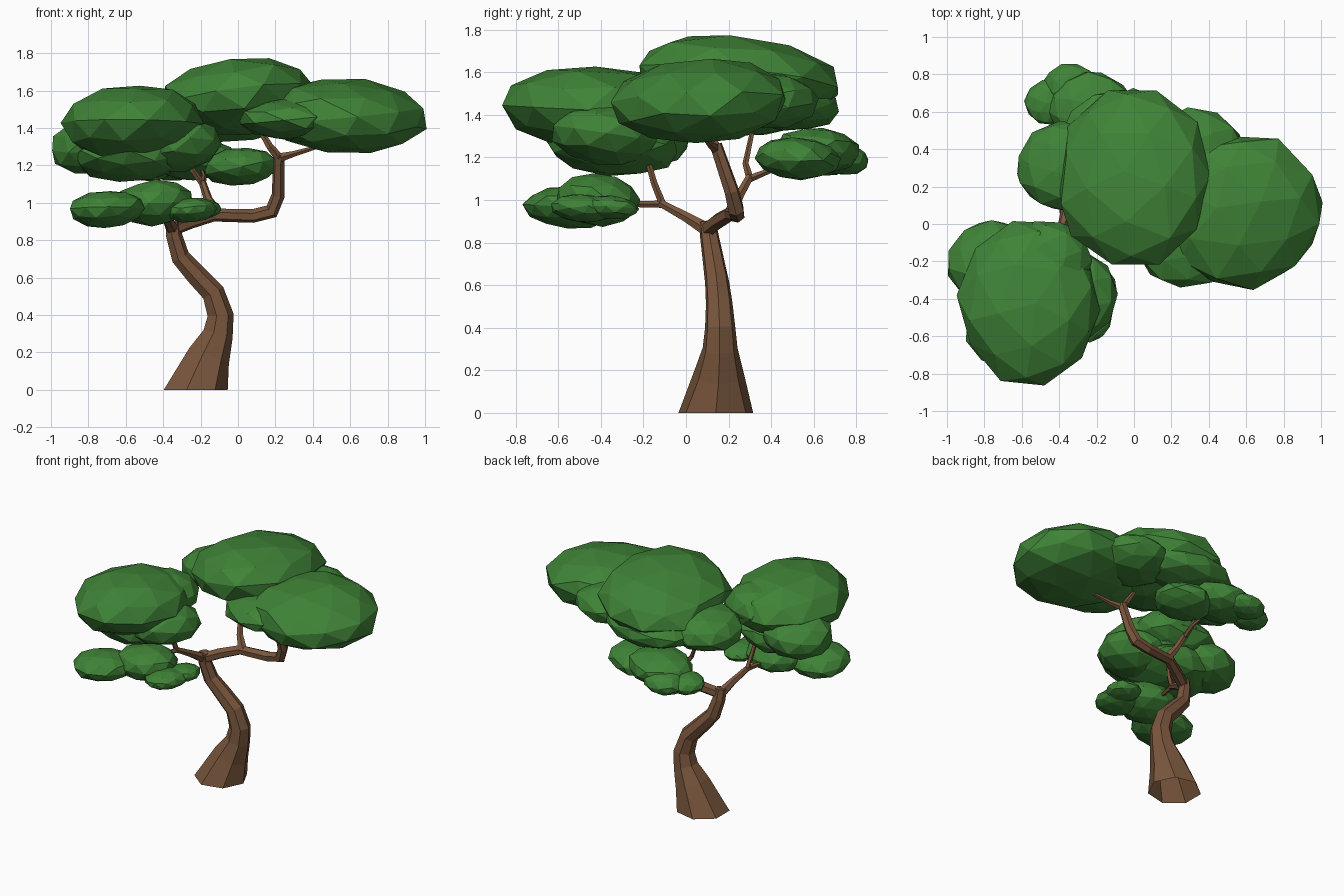
import bpy, bmesh, math, random
from mathutils import Vector, Matrix

random.seed(4)
cube = bpy.data.objects.get("Cube")
if cube:
    bpy.data.objects.remove(cube, do_unlink=True)


def material(name, color):
    m = bpy.data.materials.new(name)
    m.use_nodes = True
    m.diffuse_color = color
    bsdf = m.node_tree.nodes["Principled BSDF"]
    bsdf.inputs["Base Color"].default_value = color
    bsdf.inputs["Roughness"].default_value = 0.9
    return m


BARK = material("brown bark", (0.19, 0.093, 0.046, 1))
LEAF = material("green foliage", (0.05, 0.228, 0.038, 1))


def finish(bm, name, mat):
    mesh = bpy.data.meshes.new(name)
    bm.to_mesh(mesh)
    bm.free()
    mesh.materials.append(mat)
    obj = bpy.data.objects.new(name, mesh)
    bpy.context.collection.objects.link(obj)
    return obj


def limb(name, path, sides=7):
    """Tapered faceted tube along points (x, y, z, radius), open at its start."""
    bm = bmesh.new()
    pts = [Vector(p[:3]) for p in path]
    rings, u = [], Vector((1, 0, 0))
    for i, p in enumerate(pts):
        before = (p - pts[i - 1]).normalized() if i else Vector()
        after = (pts[i + 1] - p).normalized() if i + 1 < len(pts) else Vector()
        t = (before + after).normalized()
        if p.z == 0:
            t = Vector((0, 0, 1))
        u = u - t * u.dot(t)
        if u.length < 0.1:
            u = t.orthogonal()
        u.normalize()
        v = t.cross(u)
        angles = [2 * math.pi * k / sides for k in range(sides)]
        rings.append([bm.verts.new(p + path[i][3] * (u * math.cos(a) + v * math.sin(a)))
                      for a in angles])
    for a, b in zip(rings, rings[1:]):
        for k in range(sides):
            n = (k + 1) % sides
            bm.faces.new((a[k], a[n], b[n], b[k]))
    bm.faces.new(rings[-1])
    return finish(bm, name, BARK)


def foliage(name, center, size, lean=0.05):
    """Flattened faceted clump, slightly uneven, leaning up to the front left."""
    bm = bmesh.new()
    bmesh.ops.create_icosphere(bm, subdivisions=2, radius=1)
    bm.transform(Matrix.Rotation(random.uniform(0, 6), 4, 'Z')
                 @ Matrix.Rotation(random.uniform(-0.4, 0.4), 4, 'X'))
    for v in bm.verts:
        v.co *= random.uniform(0.97, 1.05)
    bm.transform(Matrix.Diagonal((*size, 1)))
    for v in bm.verts:
        v.co.z += lean * (v.co.x - v.co.y)
    bm.transform(Matrix.Translation(center))
    return finish(bm, name, LEAF)


# Trunk, flared at the foot and bent twice
limb("trunk", [(-0.235, 0.14, 0, 0.18), (-0.16, 0.155, 0.18, 0.12),
               (-0.11, 0.16, 0.3, 0.084), (-0.096, 0.16, 0.4, 0.073),
               (-0.135, 0.155, 0.52, 0.064), (-0.23, 0.145, 0.62, 0.058),
               (-0.31, 0.13, 0.71, 0.052), (-0.345, 0.11, 0.83, 0.045),
               (-0.35, 0.1, 0.9, 0.04)])

# Main branch reaching to the side, then turning up
limb("side_branch", [(-0.35, 0.1, 0.86, 0.038), (-0.25, 0.15, 0.9, 0.038),
                     (-0.13, 0.21, 0.935, 0.035), (0.08, 0.24, 0.93, 0.037),
                     (0.18, 0.235, 0.955, 0.04), (0.215, 0.215, 1.04, 0.036),
                     (0.22, 0.14, 1.26, 0.03)], 6)
limb("side_branch_outer_twig", [(0.22, 0.14, 1.24, 0.026), (0.3, 0.11, 1.262, 0.016),
                                (0.46, 0.07, 1.31, 0.009)], 5)
limb("side_branch_inner_twig", [(0.22, 0.14, 1.24, 0.026), (0.17, 0.12, 1.3, 0.02),
                                (0.1, 0.14, 1.42, 0.014)], 5)

# Rear branch and its twigs
limb("rear_branch", [(-0.11, 0.21, 0.94, 0.034), (-0.16, 0.25, 1.02, 0.024),
                     (-0.19, 0.3, 1.11, 0.02)], 6)
limb("rear_branch_upper_twig", [(-0.19, 0.3, 1.1, 0.018), (-0.24, 0.28, 1.17, 0.015),
                                (-0.33, 0.32, 1.36, 0.011)], 5)
limb("rear_branch_lower_twig", [(-0.19, 0.3, 1.1, 0.018), (-0.18, 0.4, 1.14, 0.013),
                                (-0.2, 0.54, 1.19, 0.009)], 5)

# Front branch and its twigs
limb("front_branch", [(-0.35, 0.1, 0.86, 0.036), (-0.38, 0, 0.92, 0.026),
                      (-0.42, -0.12, 0.985, 0.02)], 6)
limb("front_branch_lower_twig", [(-0.42, -0.11, 0.98, 0.018), (-0.44, -0.22, 0.98, 0.015),
                                 (-0.48, -0.36, 0.99, 0.01)], 5)
limb("front_branch_upper_twig", [(-0.42, -0.11, 0.98, 0.018), (-0.43, -0.15, 1.08, 0.016),
                                 (-0.46, -0.2, 1.26, 0.012)], 5)

# Foliage clumps: name, centre, radii, optional lean
CLUMPS = [
    ("crown_side_foliage", (0.575, 0.065, 1.465), (0.435, 0.42, 0.2), -0.05),
    ("crown_top_foliage", (0, 0.24, 1.565), (0.415, 0.485, 0.205), 0.07),
    ("crown_front_foliage", (0.28, -0.05, 1.45), (0.28, 0.29, 0.115), 0),
    ("crown_inner_foliage", (0.32, 0.36, 1.465), (0.27, 0.26, 0.135), 0),
    ("crown_rear_foliage", (-0.05, 0.48, 1.44), (0.34, 0.24, 0.115)),
    ("crown_left_foliage", (-0.37, 0.31, 1.44), (0.26, 0.24, 0.14)),
    ("front_top_foliage", (-0.565, -0.42, 1.425), (0.37, 0.44, 0.205)),
    ("front_rear_foliage", (-0.45, -0.2, 1.43), (0.22, 0.22, 0.15)),
    ("front_outer_foliage", (-0.76, -0.21, 1.3), (0.25, 0.23, 0.15)),
    ("front_inner_foliage", (-0.345, -0.38, 1.31), (0.25, 0.25, 0.15)),
    ("front_under_foliage", (-0.56, -0.34, 1.25), (0.31, 0.31, 0.135)),
    ("low_outer_foliage", (-0.7, -0.55, 0.965), (0.205, 0.21, 0.1)),
    ("low_middle_foliage", (-0.45, -0.41, 1.0), (0.21, 0.2, 0.12)),
    ("low_inner_foliage", (-0.25, -0.48, 0.96), (0.14, 0.16, 0.065)),
    ("low_rear_foliage", (-0.2, -0.35, 0.965), (0.11, 0.13, 0.055)),
    ("rear_near_foliage", (0.01, 0.52, 1.195), (0.205, 0.2, 0.1)),
    ("rear_middle_foliage", (-0.23, 0.62, 1.23), (0.23, 0.2, 0.11)),
    ("rear_far_foliage", (-0.34, 0.74, 1.19), (0.14, 0.12, 0.075)),
    ("rear_outer_foliage", (-0.46, 0.65, 1.18), (0.125, 0.12, 0.065)),
]
for clump in CLUMPS:
    foliage(*clump)
